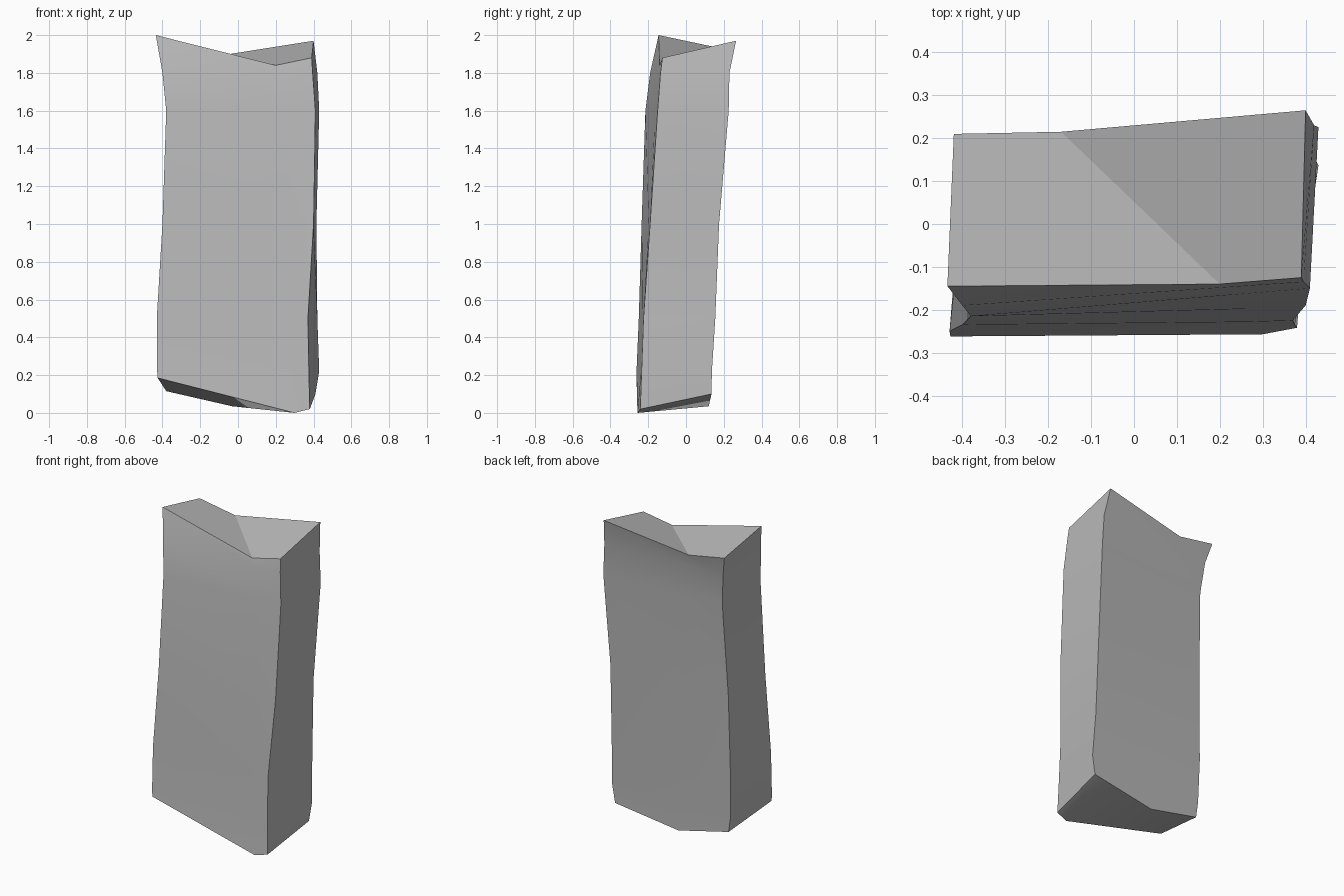
import bpy
import bmesh
import math
from mathutils import Vector

cube = bpy.data.objects.get("Cube")
if cube:
    bpy.data.objects.remove(cube, do_unlink=True)

# Heights shared by the inner rings of the slab
LEVELS = [1.8, 1.6, 1.0, 0.5, 0.22]


def rail(top, plan, bottom):
    """Corner edge running from its top point down to its bottom point."""
    inner = [Vector((x, y, z)) for (x, y), z in zip(plan, LEVELS)]
    return [Vector(top), *inner, Vector(bottom)]


def middle_rail(top, bottom, first, second, share_top, share_bottom):
    """Edge lying on the face between two corners, with notched ends."""
    points = [Vector(top)]
    for a, b in zip(first[1:-1], second[1:-1]):
        t = (2.0 - a.z) / 2.0
        share = share_top + (share_bottom - share_top) * t
        points.append(a.lerp(b, share))
    return points + [Vector(bottom)]


# Four leaning corner edges
front_right = rail((-.435, -.145, 2),
                   [(-.4, -.19), (-.38, -.215), (-.4, -.235), (-.43, -.25), (-.428, -.262)],
                   (-.425, -.262, .185))
front_left = rail((.39, -.125, 1.88),
                  [(.395, -.135), (.41, -.15), (.4, -.19), (.37, -.225), (.375, -.235)],
                  (.38, -.242, .02))
back_left = rail((.4, .265, 1.97),
                 [(.42, .23), (.43, .226), (.415, .175), (.42, .155), (.43, .137)],
                 (.41, .135, .1))
back_right = rail((-.42, .21, 1.925),
                  [(-.39, .18), (-.37, .16), (-.39, .127), (-.4, .12), (-.395, .11)],
                  (-.38, .11, .115))

# Middle edges carrying the fold of the two end faces
front_fold = middle_rail((.2, -.14, 1.84), (.3, -.257, 0),
                         front_right, front_left, .77, .9)
back_fold = middle_rail((-.17, .215, 1.88), (-.03, .12, .035),
                        back_left, back_right, .7, .55)

rails = [front_right, front_fold, front_left, back_left, back_fold, back_right]

# Slab mesh: side strips between neighbouring rails, folded caps
bm = bmesh.new()
grid = [[bm.verts.new(p) for p in r] for r in rails]
for i, left in enumerate(grid):
    right = grid[(i + 1) % len(grid)]
    for k in range(len(left) - 1):
        bm.faces.new((left[k], left[k + 1], right[k + 1], right[k]))
for end in (0, -1):
    a, f, b, c, k, d = [column[end] for column in grid]
    bm.faces.new((a, f, k, d))
    bm.faces.new((f, b, c, k))
bmesh.ops.recalc_face_normals(bm, faces=bm.faces)

mesh = bpy.data.meshes.new("stone_slab")
bm.to_mesh(mesh)
bm.free()
slab = bpy.data.objects.new("stone_slab", mesh)
bpy.context.collection.objects.link(slab)

# Plain grey stone
stone = bpy.data.materials.new("grey_stone")
stone.use_nodes = True
grey = (.5, .5, .5, 1)
stone.diffuse_color = grey
stone.node_tree.nodes["Principled BSDF"].inputs["Base Color"].default_value = grey
mesh.materials.append(stone)

# Soft sides with crisp corners
bpy.ops.object.select_all(action="DESELECT")
slab.select_set(True)
bpy.context.view_layer.objects.active = slab
bpy.ops.object.shade_smooth_by_angle(angle=math.radians(30))
